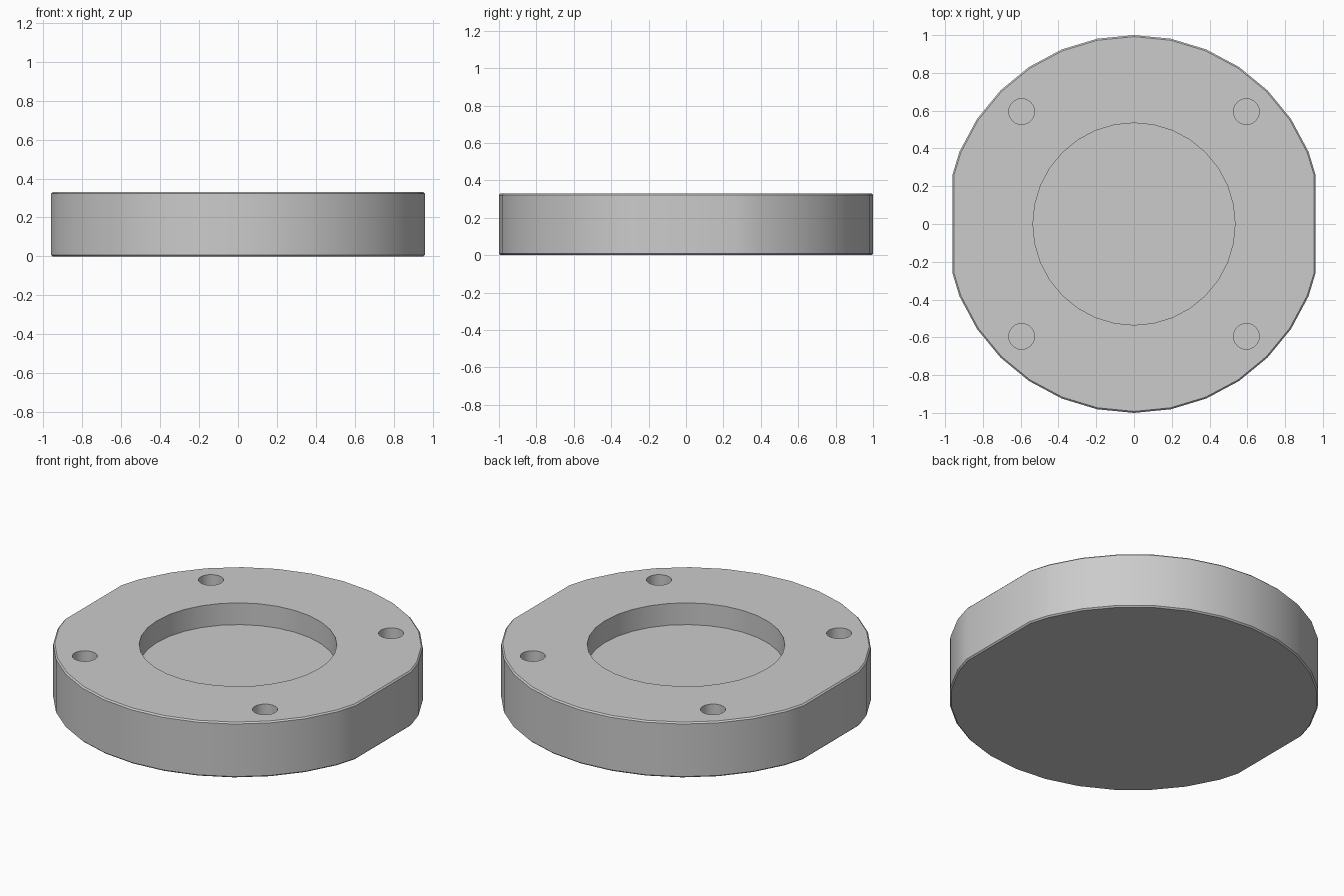
import bpy

cube = bpy.data.objects.get("Cube")
if cube:
    bpy.data.objects.remove(cube, do_unlink=True)

HEIGHT = 0.33
FLAT_X = 0.96

grey = bpy.data.materials.new("light_grey")
grey.use_nodes = True
colour = (0.6, 0.6, 0.6, 1)
grey.diffuse_color = colour
grey.node_tree.nodes["Principled BSDF"].inputs["Base Color"].default_value = colour


def cylinder(name, radius, bottom, top, x=0, y=0, sides=32):
    bpy.ops.mesh.primitive_cylinder_add(
        vertices=sides, radius=radius, depth=top - bottom,
        location=(x, y, (top + bottom) / 2))
    obj = bpy.context.object
    obj.name = name
    obj.data.materials.append(grey)
    return obj


def cut(body, cutter, operation="DIFFERENCE"):
    mod = body.modifiers.new(cutter.name, "BOOLEAN")
    mod.operation = operation
    mod.solver = "EXACT"
    mod.object = cutter
    bpy.context.view_layer.objects.active = body
    bpy.ops.object.modifier_apply(modifier=mod.name)
    bpy.data.objects.remove(cutter, do_unlink=True)


# Round body
body = cylinder("round_base", 1, 0, HEIGHT)

# Two side flats
bpy.ops.mesh.primitive_cube_add(size=2, location=(0, 0, 0))
flats = bpy.context.object
flats.name = "side_flats"
flats.scale = (FLAT_X, 1.5, 1)
flats.data.materials.append(grey)
cut(body, flats, "INTERSECT")

# Narrow softened outer rim
bevel = body.modifiers.new("soft_rim", "BEVEL")
bevel.width = 0.008
bevel.segments = 1
bevel.limit_method = "ANGLE"
bevel.angle_limit = 1.0
bpy.context.view_layer.objects.active = body
bpy.ops.object.modifier_apply(modifier=bevel.name)

# Central recess
cut(body, cylinder("recess", 0.535, HEIGHT - 0.13, 0.5))

# Four blind bolt holes
for x in (-0.595, 0.595):
    for y in (-0.595, 0.595):
        cut(body, cylinder("bolt_hole", 0.068, HEIGHT - 0.2, 0.5, x, y, 24))

bpy.ops.object.select_all(action="DESELECT")
body.select_set(True)
bpy.context.view_layer.objects.active = body
bpy.ops.object.shade_smooth_by_angle(angle=0.6)
